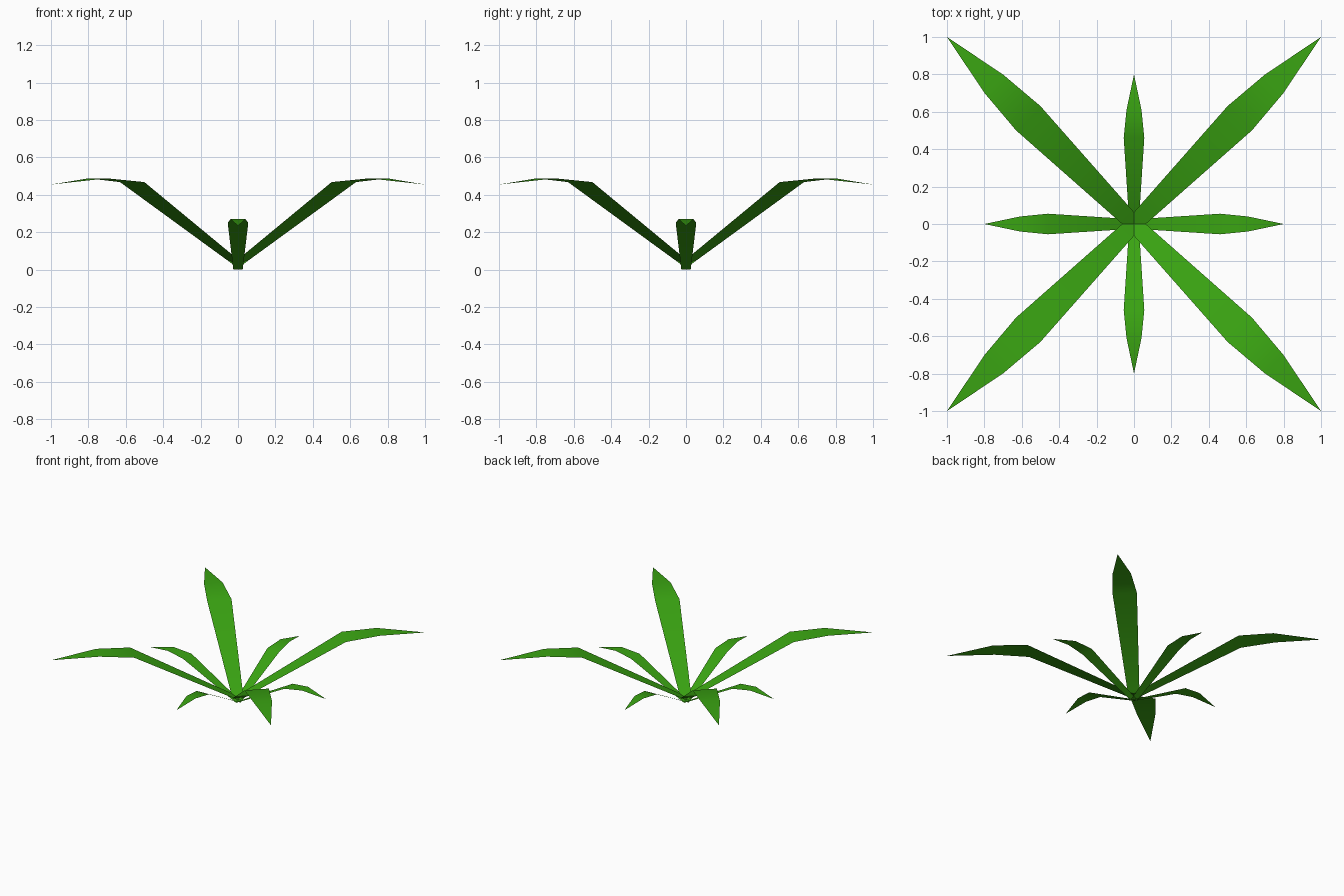
import bpy
import bmesh
import math

cube = bpy.data.objects.get("Cube")
if cube:
    bpy.data.objects.remove(cube, do_unlink=True)

# Leaf colour
green = bpy.data.materials.new("leaf_green")
green.use_nodes = True
colour = (0.042, 0.37, 0.006, 1.0)
green.diffuse_color = colour
bsdf = green.node_tree.nodes["Principled BSDF"]
bsdf.inputs["Base Color"].default_value = colour
bsdf.inputs["Roughness"].default_value = 0.9


def leaf(name, stations, tip, angle):
    """Thin arching blade: stations are (reach, height, half width)."""
    bm = bmesh.new()
    rows = [(bm.verts.new((r, -w, z)), bm.verts.new((r, w, z)))
            for r, z, w in stations]
    for (a, b), (c, d) in zip(rows, rows[1:]):
        bm.faces.new((a, c, d, b))
    end = bm.verts.new((tip[0], 0, tip[1]))
    bm.faces.new((rows[-1][0], end, rows[-1][1]))
    for face in bm.faces:
        face.smooth = True
    mesh = bpy.data.meshes.new(name)
    bm.to_mesh(mesh)
    bm.free()
    mesh.materials.append(green)
    obj = bpy.data.objects.new(name, mesh)
    obj.rotation_euler.z = math.radians(angle)
    bpy.context.collection.objects.link(obj)


# Long leaves on the diagonals, short leaves on the axes
long_leaf = [(0, 0.03, 0.042), (0.8, 0.468, 0.092), (1.06, 0.488, 0.07)]
short_leaf = [(0, 0, 0.025), (0.46, 0.25, 0.055), (0.61, 0.27, 0.04)]
corners = ["back_left", "back_right", "front_right", "front_left"]
sides = ["left", "back", "right", "front"]
for i in range(4):
    leaf("long_leaf_" + corners[i], long_leaf, (math.sqrt(2), 0.455), 45 + 90 * i)
    leaf("short_leaf_" + sides[i], short_leaf, (0.8, 0.235), 90 * i)
